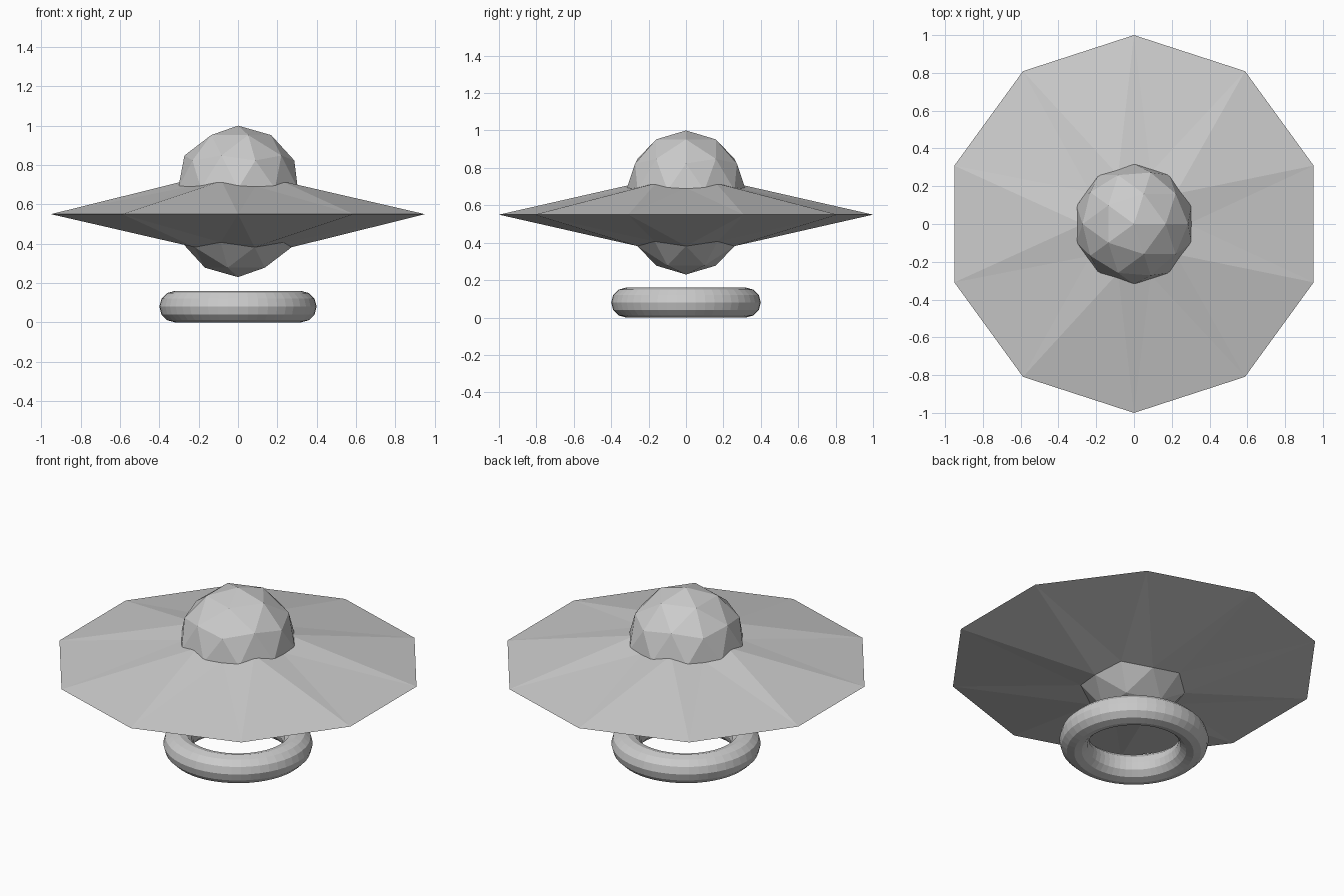
import bpy
import math

if "Cube" in bpy.data.objects:
    bpy.data.objects.remove(bpy.data.objects["Cube"])

R = 0.32  # radius shared by the spheres and the ring centreline


def icosphere(name, z):
    bpy.ops.mesh.primitive_ico_sphere_add(subdivisions=2, radius=R, location=(0, 0, z))
    obj = bpy.context.object
    obj.name = name
    return obj


# Saucer hull: faceted sphere whose ten-sided equator is pulled out into a rim
hull = icosphere("saucer_hull", 0.55)
for v in hull.data.vertices:
    if abs(v.co.z) < 0.01:
        s = 1.0 / math.hypot(v.co.x, v.co.y)
        v.co.x *= s
        v.co.y *= s

# Cockpit dome: same faceted sphere, raised through the hull
icosphere("cockpit_dome", 0.68)

# Floating ring under the hull
bpy.ops.mesh.primitive_torus_add(major_segments=48, minor_segments=12,
                                 major_radius=R, minor_radius=0.08,
                                 location=(0, 0, 0.08))
bpy.context.object.name = "landing_ring"
